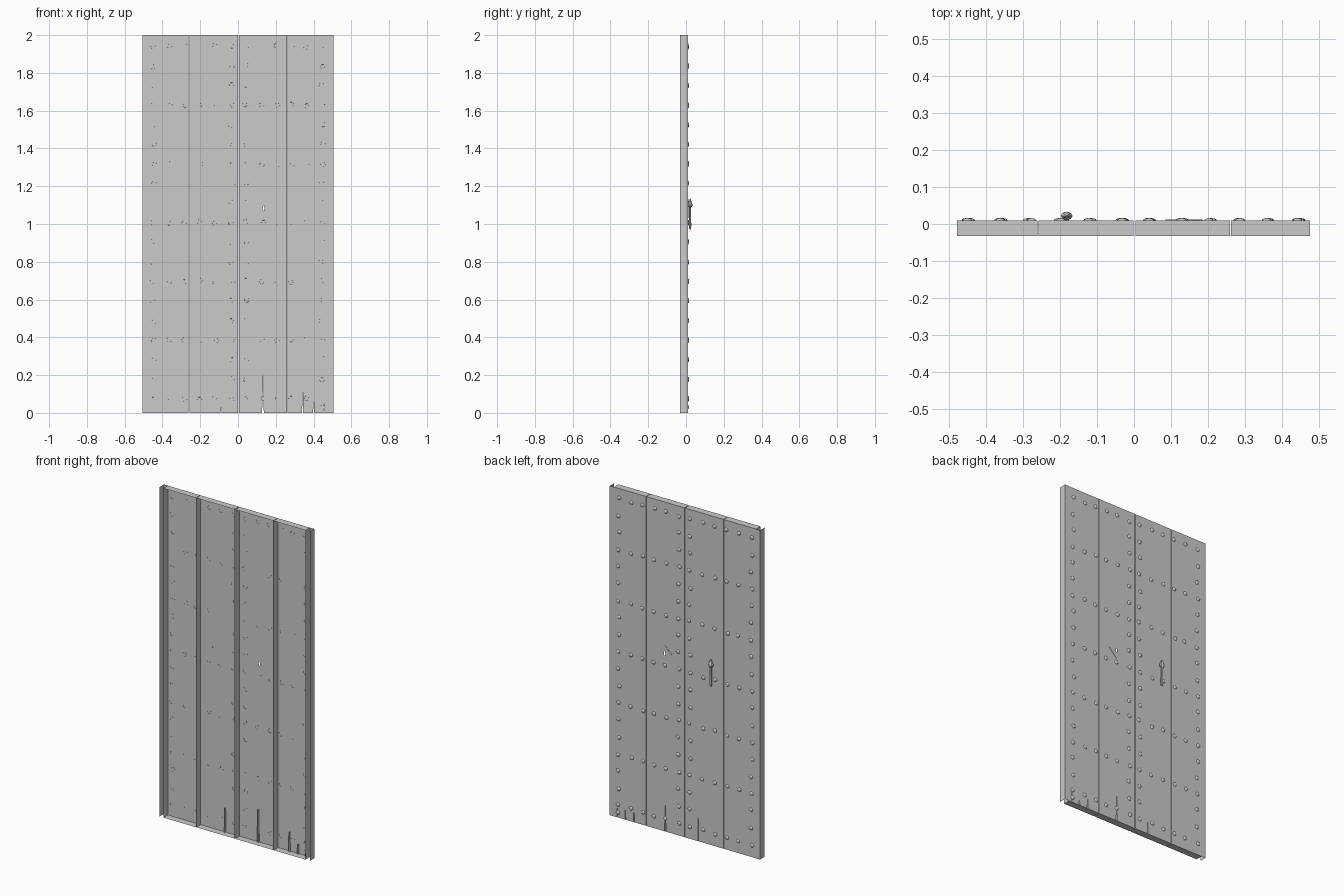
import bpy, bmesh, math, random
from mathutils import Vector

if "Cube" in bpy.data.objects:
    bpy.data.objects.remove(bpy.data.objects["Cube"])

random.seed(4)
FRONT, BACK, H = -0.032, 0.010, 2.0


def finish(name, bm, smooth=False):
    mesh = bpy.data.meshes.new(name)
    bm.to_mesh(mesh)
    bm.free()
    ob = bpy.data.objects.new(name, mesh)
    bpy.context.collection.objects.link(ob)
    if smooth:
        for p in mesh.polygons:
            p.use_smooth = True
    return ob


def face(bm, pts):
    return bm.faces.new([bm.verts.new(p) for p in pts])


def plank(name, x0, x1, cracks=(), hole=None):
    """Hollow board: skin on the back, four rim walls, open at the front."""
    bm = bmesh.new()
    split = 0.3
    # lower skin, with splits cut up from the bottom edge
    out = [(x0, 0)]
    for x, w, h in cracks:
        out += [(x - w / 2, 0), (x + w * 0.2, h), (x + w / 2, 0)]
    out += [(x1, 0), (x1, split), (x0, split)]
    face(bm, [(x, BACK, z) for x, z in reversed(out)])
    # depth of each split
    for x, w, h in cracks:
        for s in (-w / 2, w / 2):
            a, t = (x + s, 0), (x + w * 0.2, h)
            face(bm, [(a[0], BACK, 0), (t[0], BACK, t[1]),
                      (t[0], BACK - 0.012, t[1]), (a[0], BACK - 0.012, 0)])
    # upper skin, leaving out the keyhole cell
    if hole:
        xs, zs = [x0, hole[0], hole[1], x1], [split, hole[2], hole[3], H]
    else:
        xs, zs = [x0, x1], [split, H]
    for i in range(len(xs) - 1):
        for j in range(len(zs) - 1):
            if hole and i == 1 and j == 1:
                continue
            a, b, c, d = xs[i], xs[i + 1], zs[j], zs[j + 1]
            face(bm, [(a, BACK, c), (a, BACK, d), (b, BACK, d), (b, BACK, c)])
    # rim walls
    loop = [(x0, 0), (x1, 0), (x1, H), (x0, H)]
    for k in range(4):
        (ax, az), (bx, bz) = loop[k], loop[(k + 1) % 4]
        face(bm, [(ax, FRONT, az), (ax, BACK, az), (bx, BACK, bz), (bx, FRONT, bz)])
    bmesh.ops.remove_doubles(bm, verts=bm.verts, dist=1e-5)
    bmesh.ops.recalc_face_normals(bm, faces=bm.faces)
    return finish(name, bm)


# Four door boards
KEY = (0.130, 0.141, 1.065, 1.10)
plank("left_outer_plank", -0.478, -0.261)
plank("left_inner_plank", -0.258, -0.001, [(-0.09, 0.003, 0.15)])
plank("right_inner_plank", 0.004, 0.259, [(0.132, 0.009, 0.20)], KEY)
plank("right_outer_plank", 0.262, 0.476,
      [(0.342, 0.006, 0.12), (0.40, 0.006, 0.06), (0.455, 0.005, 0.08)])

# Side frame: narrow back strip and outer wall on each side
for side, name in ((-1, "left_jamb"), (1, "right_jamb")):
    bm = bmesh.new()
    prof = [(0.476, 0.011), (0.505, 0.011), (0.505, FRONT)]
    for (ax, ay), (bx, by) in zip(prof, prof[1:]):
        face(bm, [(side * ax, ay, 0), (side * bx, by, 0),
                  (side * bx, by, H), (side * ax, ay, H)])
    bmesh.ops.remove_doubles(bm, verts=bm.verts, dist=1e-5)
    bmesh.ops.recalc_face_normals(bm, faces=bm.faces)
    finish(name, bm)


# Domed rivets: four columns and seven cross rows
def dome(bm, x, z, r=0.0125, h=0.0065, seg=10):
    rings = []
    for k in range(3):
        a = k * math.pi / 6
        rings.append([bm.verts.new((x + r * math.cos(a) * math.cos(2 * math.pi * i / seg),
                                    BACK - 0.0005 + h * math.sin(a),
                                    z + r * math.cos(a) * math.sin(2 * math.pi * i / seg)))
                      for i in range(seg)])
    tip = bm.verts.new((x, BACK - 0.0005 + h, z))
    for lo, hi in zip(rings, rings[1:]):
        for i in range(seg):
            j = (i + 1) % seg
            bm.faces.new((lo[j], lo[i], hi[i], hi[j]))
    for i in range(seg):
        bm.faces.new((rings[-1][(i + 1) % seg], rings[-1][i], tip))


bm = bmesh.new()
for n in range(19):
    z = 0.075 + n * 1.865 / 18
    cols = [-0.448, -0.032, 0.042, 0.445]
    if n % 3 == 0:
        cols += [-0.36, -0.283, -0.20, -0.12, 0.13, 0.205, 0.283, 0.36]
    for x in cols:
        dome(bm, x + random.uniform(-0.006, 0.006), z + random.uniform(-0.005, 0.005))
dome(bm, 0.45, 0.03)
finish("rivets", bm, True)

# Diamond lock plate around the keyhole
bm = bmesh.new()
cx, cz, d = 0.1355, 1.0825, 0.05
outer = [(cx + d, cz), (cx, cz + d), (cx - d, cz), (cx, cz - d)]
inner = [(KEY[1], cz), (cx, KEY[3]), (KEY[0], cz), (cx, KEY[2])]
for k in range(4):
    j = (k + 1) % 4
    (ax, az), (bx, bz), (ex, ez), (fx, fz) = outer[k], outer[j], inner[j], inner[k]
    y = BACK + 0.002
    face(bm, [(bx, y, bz), (ax, y, az), (fx, y, fz), (ex, y, ez)])
    face(bm, [(ax, y, az), (bx, y, bz), (bx, BACK, bz), (ax, BACK, az)])
bmesh.ops.remove_doubles(bm, verts=bm.verts, dist=1e-5)
bmesh.ops.recalc_face_normals(bm, faces=bm.faces)
finish("lock_plate", bm)

# Drop handle: turned bar with a pointed head
bm = bmesh.new()
profile = [(0.001, 0.968), (0.007, 0.976), (0.009, 0.992), (0.007, 1.03), (0.007, 1.085),
           (0.016, 1.095), (0.016, 1.105), (0.007, 1.125), (0.001, 1.135)]
rings = [[bm.verts.new((-0.182 + r * math.cos(2 * math.pi * i / 8),
                        0.022 + 0.7 * r * math.sin(2 * math.pi * i / 8), z))
          for i in range(8)] for r, z in profile]
for lo, hi in zip(rings, rings[1:]):
    for i in range(8):
        j = (i + 1) % 8
        bm.faces.new((lo[i], lo[j], hi[j], hi[i]))
bm.faces.new(rings[0][::-1])
bm.faces.new(rings[-1])
finish("handle", bm)

# Post joining handle to door
bpy.ops.mesh.primitive_cylinder_add(vertices=8, radius=0.007, depth=0.024,
                                    location=(-0.182, 0.02, 1.10),
                                    rotation=(math.pi / 2, 0, 0))
bpy.context.object.name = "handle_post"
